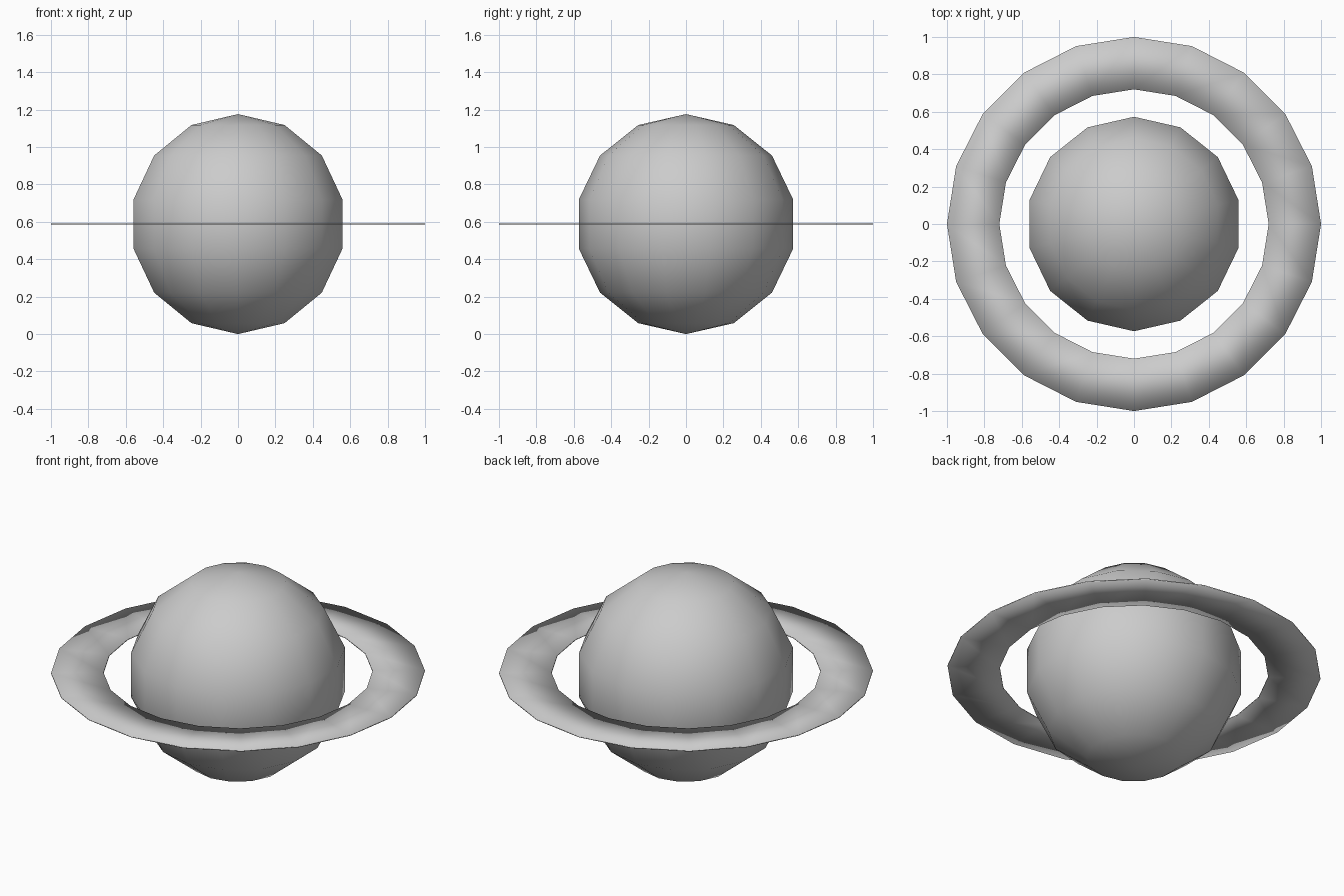
import bpy, bmesh
from math import sin, cos, pi

if "Cube" in bpy.data.objects:
    bpy.data.objects.remove(bpy.data.objects["Cube"])

R = 0.588          # planet radius, also its centre height


def lathe(name, profile, sides, start, closed):
    """Revolve (radius, z) points about z; smooth shaded."""
    bm = bmesh.new()
    rows = []
    for r, z in profile:
        if r < 1e-6:
            rows.append([bm.verts.new((0, 0, z))] * sides)
        else:
            rows.append([bm.verts.new((r * cos(start + 2 * pi * i / sides),
                                       r * sin(start + 2 * pi * i / sides), z))
                         for i in range(sides)])
    n = len(rows)
    for k in range(n if closed else n - 1):
        a, b = rows[k], rows[(k + 1) % n]
        for i in range(sides):
            j = (i + 1) % sides
            quad = list(dict.fromkeys((a[i], a[j], b[j], b[i])))
            bm.faces.new(quad).smooth = True
    bmesh.ops.recalc_face_normals(bm, faces=bm.faces)
    me = bpy.data.meshes.new(name)
    bm.to_mesh(me)
    bm.free()
    ob = bpy.data.objects.new(name, me)
    bpy.context.collection.objects.link(ob)
    return ob


# Planet: low-poly ball, 14 sides and 7 bands, a vertex column on the y axis
lathe("planet", [(R * sin(pi * k / 7), R - R * cos(pi * k / 7)) for k in range(8)],
      14, pi / 2, False)

# Ring: thin flat band with 20 sides
t = 0.003
lathe("ring", [(0.72, R - t), (1.0, R - t), (1.0, R + t), (0.72, R + t)],
      20, 0, True)
